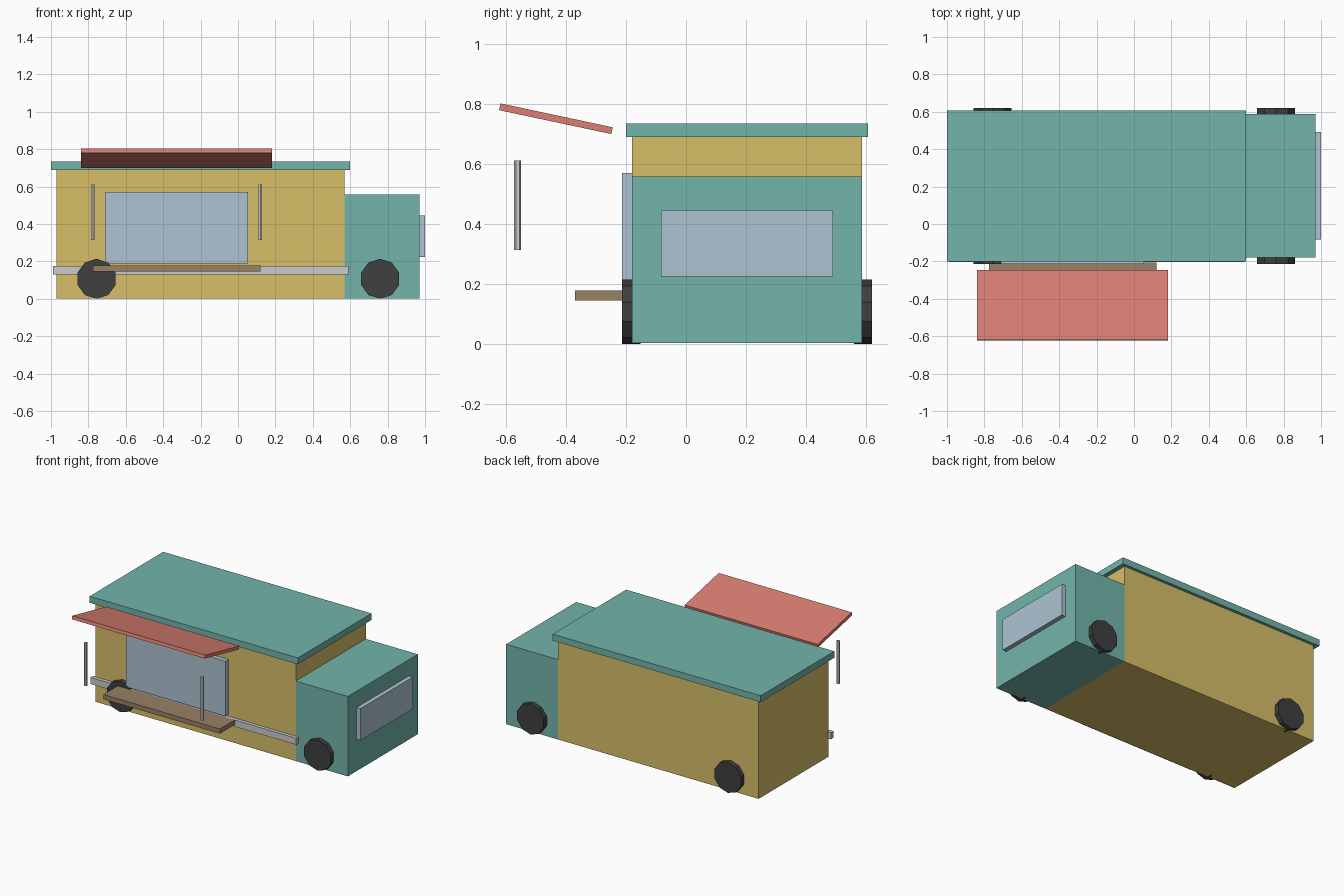
import bpy
from math import radians

if "Cube" in bpy.data.objects:
    bpy.data.objects.remove(bpy.data.objects["Cube"])


def material(name, r, g, b):
    m = bpy.data.materials.new(name)
    m.diffuse_color = (r, g, b, 1)
    m.use_nodes = True
    m.node_tree.nodes["Principled BSDF"].inputs["Base Color"].default_value = m.diffuse_color
    return m


TEAL = material("teal", 0.17, 0.46, 0.40)
YELLOW = material("yellow", 0.69, 0.52, 0.14)
GLASS = material("glass", 0.42, 0.55, 0.64)
RED = material("red", 0.70, 0.21, 0.17)
WOOD = material("wood", 0.32, 0.22, 0.13)
RUBBER = material("rubber", 0.05, 0.05, 0.05)


def finish(name, mat):
    ob = bpy.context.object
    ob.name = name
    if mat:
        ob.data.materials.append(mat)
    return ob


def box(name, x, y, z, mat=None, tilt=0):
    """Box from (min, max) ranges, tilted about its own x axis."""
    ranges = (x, y, z)
    bpy.ops.mesh.primitive_cube_add(size=1, location=[(a + b) / 2 for a, b in ranges])
    ob = finish(name, mat)
    ob.scale = [b - a for a, b in ranges]
    ob.rotation_euler.x = tilt
    return ob


def rod(name, sides, radius, depth, location, mat=None, tilt=0):
    bpy.ops.mesh.primitive_cylinder_add(vertices=sides, radius=radius, depth=depth,
                                        location=location, rotation=(tilt, 0, 0))
    return finish(name, mat)


SIDE = (-0.18, 0.588)

# Main shell
box("body", (-0.97, 0.57), SIDE, (0.003, 0.69), YELLOW)
box("cab", (0.57, 0.97), SIDE, (0.003, 0.558), TEAL)
box("roof", (-1.0, 0.6), (-0.2, 0.608), (0.69, 0.735), TEAL)

# Windows
box("windshield", (0.965, 1.0), (-0.083, 0.491), (0.224, 0.445), GLASS)
box("serving_window", (-0.71, 0.054), (-0.213, -0.175), (0.188, 0.57), GLASS)

# Serving side fittings
box("trim_strip", (-0.99, 0.59), (-0.204, -0.175), (0.13, 0.176))
box("counter", (-0.775, 0.12), (-0.37, -0.205), (0.145, 0.178), WOOD)
box("awning", (-0.84, 0.182), (-0.626, -0.243), (0.740, 0.763), RED, radians(-12))
for i, x in enumerate((-0.776, 0.119)):
    rod(f"awning_pole_{i + 1}", 6, 0.0115, 0.298, (x, -0.562, 0.463))

# Wheels
for x, end in ((-0.756, "rear"), (0.76, "front")):
    for y, side in ((-0.183, "right"), (0.591, "left")):
        rod(f"{end}_{side}_wheel", 10, 0.107, 0.061, (x, y, 0.107), RUBBER, radians(90))
